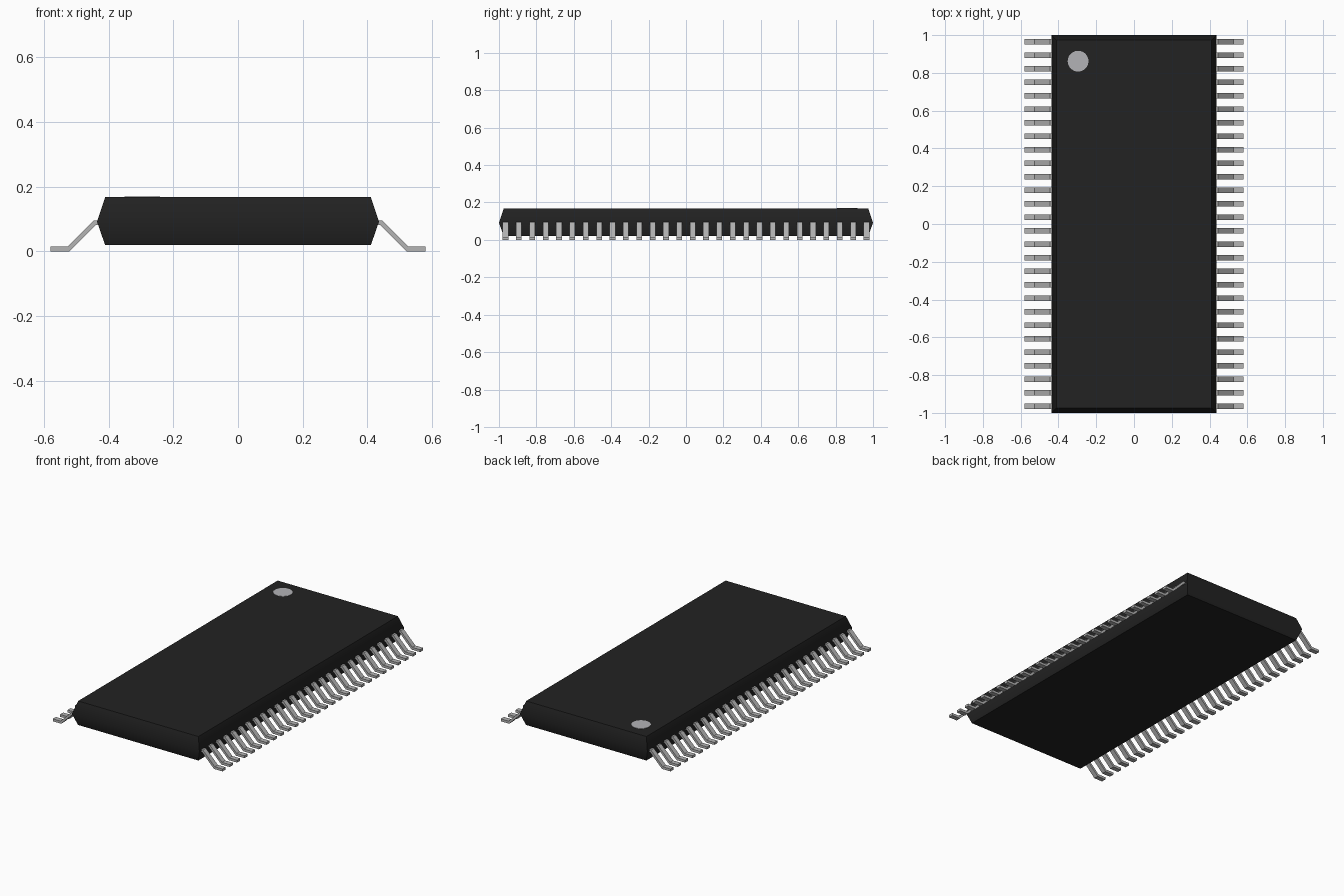
import bpy, bmesh, math

if "Cube" in bpy.data.objects:
    bpy.data.objects.remove(bpy.data.objects["Cube"])

def material(name, r, g, b):
    m = bpy.data.materials.new(name)
    m.diffuse_color = (r, g, b, 1)
    m.use_nodes = True
    m.node_tree.nodes["Principled BSDF"].inputs["Base Color"].default_value = m.diffuse_color
    return m

black = material("black plastic", 0.016, 0.016, 0.016)
metal = material("lead metal", 0.46, 0.46, 0.46)
grey = material("marker grey", 0.45, 0.45, 0.47)

def make_object(name, bm, mat):
    bmesh.ops.recalc_face_normals(bm, faces=bm.faces)
    me = bpy.data.meshes.new(name)
    bm.to_mesh(me)
    bm.free()
    me.materials.append(mat)
    ob = bpy.data.objects.new(name, me)
    bpy.context.collection.objects.link(ob)
    return ob

# Package body: three stacked rectangles, widest at the parting line
bm = bmesh.new()
rings = []
for hx, hy, z in ((0.411, 0.974, 0.02), (0.436, 1.0, 0.092), (0.411, 0.974, 0.168)):
    rings.append([bm.verts.new((sx * hx, sy * hy, z))
                  for sx, sy in ((-1, -1), (1, -1), (1, 1), (-1, 1))])
for a, b in zip(rings, rings[1:]):
    for i in range(4):
        j = (i + 1) % 4
        bm.faces.new((a[i], a[j], b[j], b[i]))
bm.faces.new(rings[0])
bm.faces.new(rings[-1])
body = make_object("package_body", bm, black)
bpy.context.view_layer.objects.active = body
body.select_set(True)
bpy.ops.object.shade_smooth_by_angle(angle=math.radians(45))
body.select_set(False)

# Gull-wing leads: one side profile extruded along y, repeated on both sides
PROFILE = ((0.58, 0.0), (0.58, 0.015), (0.527, 0.015), (0.446, 0.096),
           (0.42, 0.096), (0.42, 0.082), (0.44, 0.082), (0.522, 0.0))
COUNT, SPAN, HALF = 28, 0.965, 0.015

def add_lead(bm, side, y):
    near = [bm.verts.new((side * x, y - HALF, z)) for x, z in PROFILE]
    far = [bm.verts.new((side * x, y + HALF, z)) for x, z in PROFILE]
    bm.faces.new(near)
    bm.faces.new(far[::-1])
    for i in range(len(PROFILE)):
        j = (i + 1) % len(PROFILE)
        bm.faces.new((near[i], far[i], far[j], near[j]))

for name, side in (("left_leads", -1), ("right_leads", 1)):
    bm = bmesh.new()
    for k in range(COUNT):
        add_lead(bm, side, -SPAN + 2 * SPAN * k / (COUNT - 1))
    make_object(name, bm, metal)

# Round first-pin marker on the top face
bm = bmesh.new()
bmesh.ops.create_cone(bm, cap_ends=True, segments=48, radius1=0.055, radius2=0.055, depth=0.004)
bmesh.ops.translate(bm, verts=bm.verts, vec=(-0.296, 0.862, 0.168))
make_object("pin_marker", bm, grey)
